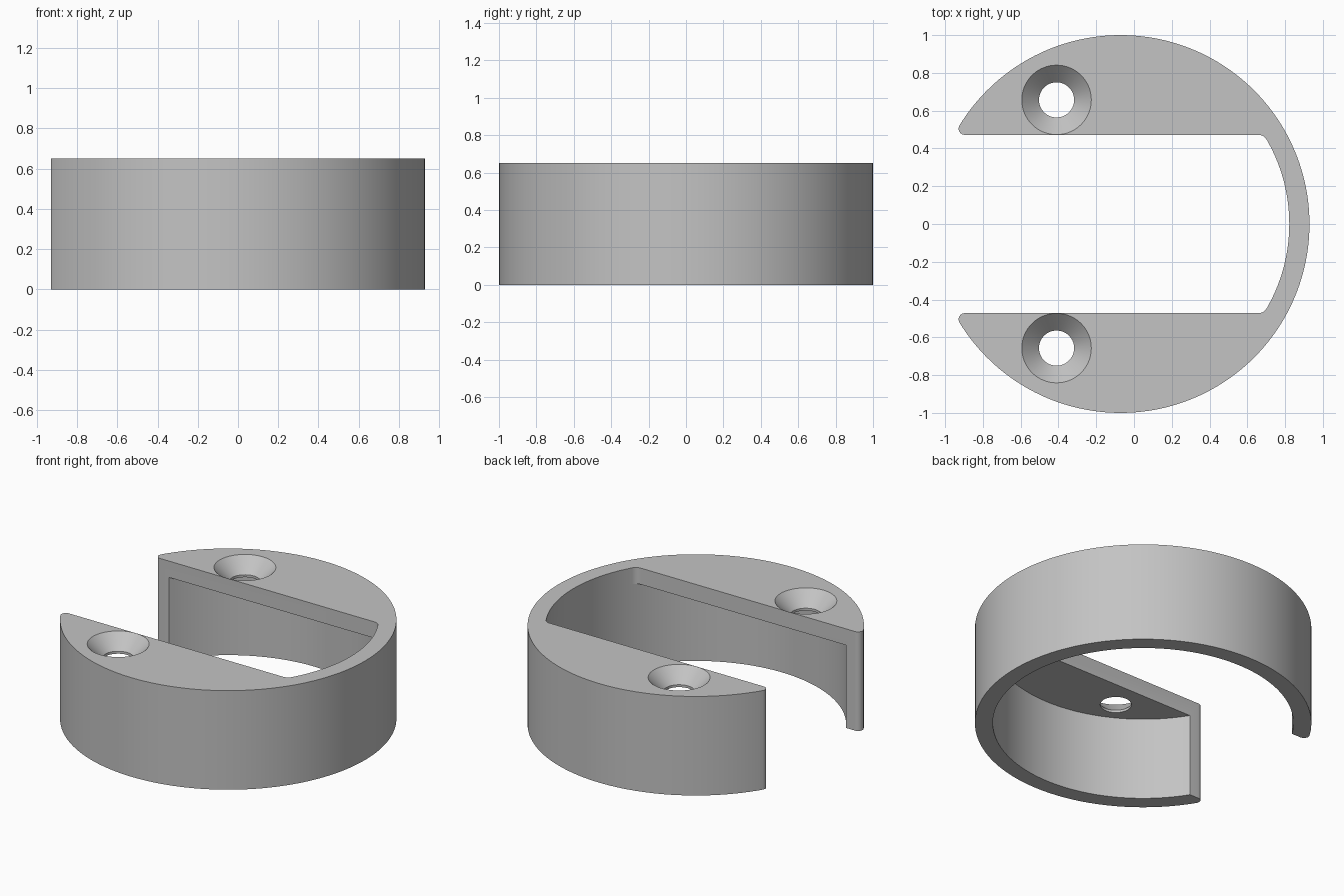
import bpy, bmesh
from math import sin, cos, pi, atan2, sqrt

if "Cube" in bpy.data.objects:
    bpy.data.objects.remove(bpy.data.objects["Cube"], do_unlink=True)

CX = -0.071                  # centre of the round body
R, R_IN = 1.0, 0.893         # outer and inner radius
H, PLATE = 0.65, 0.107       # total height, top plate thickness
SLOT = 0.472                 # half width of the slot
TIP, CORNER = 0.033, 0.05    # rounding radii
HOLE_X, HOLE_Y = -0.41, 0.657
HOLE_R, SINK_R = 0.093, 0.184

grey = bpy.data.materials.new("grey")
grey.use_nodes = True
colour = (0.55, 0.55, 0.55, 1)
grey.diffuse_color = colour
grey.node_tree.nodes["Principled BSDF"].inputs["Base Color"].default_value = colour


def arc(cx, cy, r, a, b, n):
    return [(cx + r * cos(a + (b - a) * i / n), cy + r * sin(a + (b - a) * i / n))
            for i in range(n + 1)]


def make_object(name, bm):
    bmesh.ops.recalc_face_normals(bm, faces=bm.faces)
    mesh = bpy.data.meshes.new(name)
    bm.to_mesh(mesh)
    bm.free()
    mesh.materials.append(grey)
    ob = bpy.data.objects.new(name, mesh)
    bpy.context.collection.objects.link(ob)
    return ob


def prism(name, outline, z0, z1):
    bm = bmesh.new()
    face = bm.faces.new([bm.verts.new((x, y, z0)) for x, y in outline])
    top = bmesh.ops.extrude_face_region(bm, geom=[face])["geom"]
    bmesh.ops.translate(bm, vec=(0, 0, z1 - z0),
                        verts=[v for v in top if isinstance(v, bmesh.types.BMVert)])
    return make_object(name, bm)


def lathe(name, profile, x, y, n=64):
    # closed solid of revolution from (radius, height) pairs
    bm = bmesh.new()
    rings = [[bm.verts.new((x + r * cos(2 * pi * i / n), y + r * sin(2 * pi * i / n), z))
              for i in range(n)] for r, z in profile]
    for low, high in zip(rings, rings[1:]):
        for i in range(n):
            j = (i + 1) % n
            bm.faces.new((low[i], low[j], high[j], high[i]))
    bm.faces.new(rings[0])
    bm.faces.new(rings[-1])
    return make_object(name, bm)


# C-shaped outline: upper half, then its mirror
tip_y = SLOT + TIP
tip_x = -sqrt((R - TIP) ** 2 - tip_y ** 2)
cor_y = SLOT - CORNER
cor_x = sqrt((R_IN - CORNER) ** 2 - cor_y ** 2)
tip_a, cor_a = atan2(tip_y, tip_x), atan2(cor_y, cor_x)
half = (arc(CX, 0, R, 0, tip_a, 80)
        + arc(CX + tip_x, tip_y, TIP, tip_a, 1.5 * pi, 10)[1:]
        + arc(CX + cor_x, cor_y, CORNER, pi / 2, cor_a, 8)
        + arc(CX, 0, R_IN, cor_a, 0, 24)[1:])
outline = half + [(x, -y) for x, y in reversed(half[1:-1])]
body = prism("mounting_ring", outline, 0, H)

# Cavity under the plate and two countersunk screw holes
cutters = [lathe("cavity_cutter", [(R_IN + 0.0008, -0.1), (R_IN + 0.0008, H - PLATE)],
                 CX, 0, 192)]
sink = [(HOLE_R, 0.4), (HOLE_R, H - (SINK_R - HOLE_R)), (SINK_R + 0.02, H + 0.02)]
for side, s in (("left", 1), ("right", -1)):
    cutters.append(lathe("screw_hole_cutter_" + side, sink, HOLE_X, s * HOLE_Y))

for cutter in cutters:
    cutter.hide_render = True
    mod = body.modifiers.new(cutter.name, "BOOLEAN")
    mod.operation = "DIFFERENCE"
    mod.solver = "EXACT"
    mod.object = cutter

# Apply the cuts, drop the cutters and shade
bpy.ops.object.select_all(action="DESELECT")
bpy.context.view_layer.objects.active = body
body.select_set(True)
for mod in list(body.modifiers):
    bpy.ops.object.modifier_apply(modifier=mod.name)
for cutter in cutters:
    bpy.data.objects.remove(cutter, do_unlink=True)
bpy.ops.object.shade_smooth_by_angle(angle=pi / 6)
